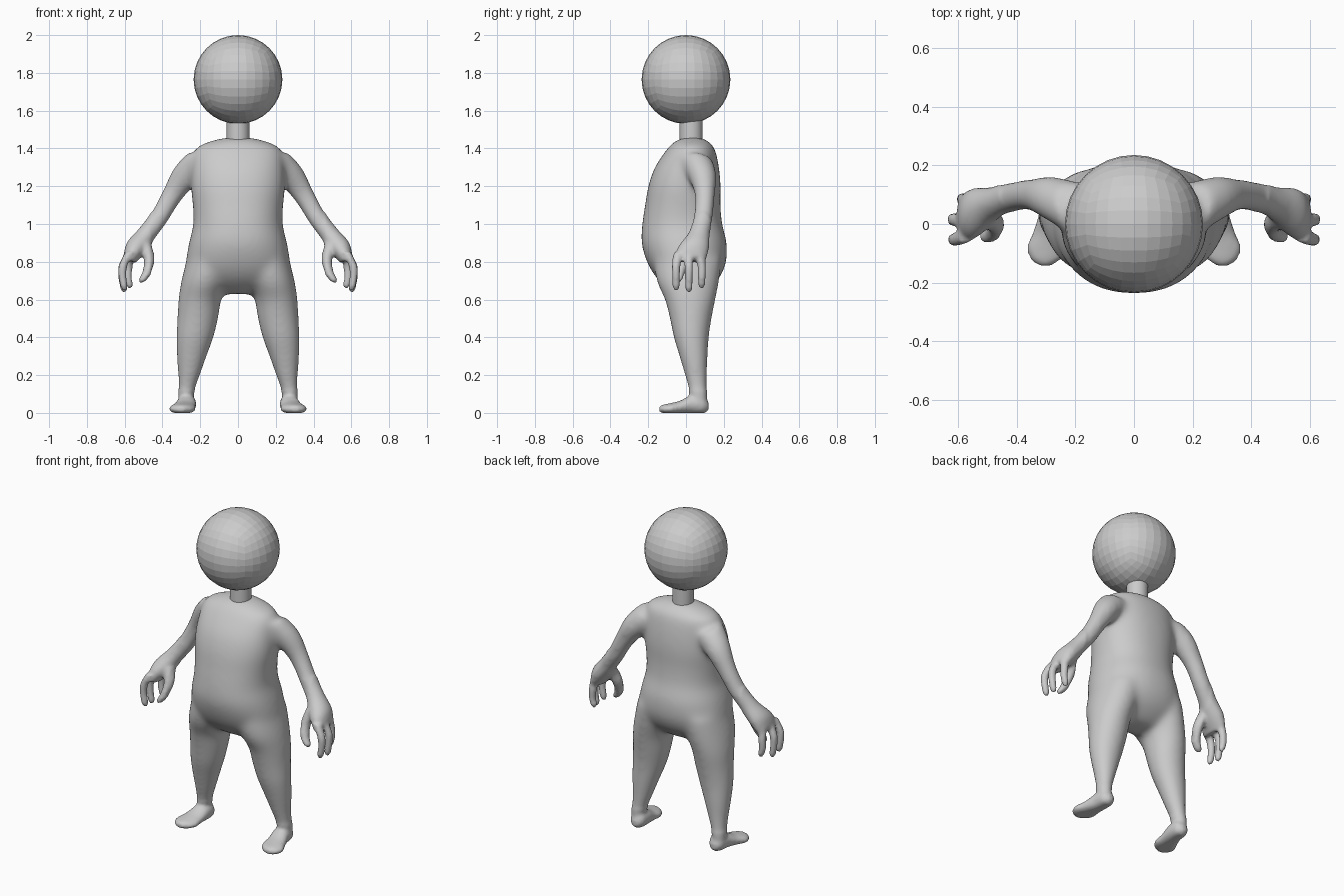
import bpy, bmesh
from math import cos, sin, tau, copysign
from mathutils import Vector

if "Cube" in bpy.data.objects:
    bpy.data.objects.remove(bpy.data.objects["Cube"])

X, Y, Z = Vector((1, 0, 0)), Vector((0, 1, 0)), Vector((0, 0, 1))


def spline(st, n=4):
    """Catmull-Rom refinement of stations (x, y, z, a, b)."""
    p = [Vector(s) for s in st]
    p = [p[0]] + p + [p[-1]]
    out = []
    for i in range(1, len(p) - 2):
        for k in range(n):
            t = k / n
            out.append(0.5 * (2 * p[i] + (p[i + 1] - p[i - 1]) * t
                       + (2 * p[i - 1] - 5 * p[i] + 4 * p[i + 1] - p[i + 2]) * t * t
                       + (3 * p[i] - p[i - 1] - 3 * p[i + 1] + p[i + 2]) * t ** 3))
    return out + [p[-1]]


def loft(bm, st, u=X, v=Y, power=2.0, side=1, seg=32):
    """Closed skin of elliptical rings, axes u and v, mirrored when side = -1."""
    rings = []
    for s in spline(st):
        c, a, b = Vector(s[:3]), s[3], s[4]
        ring = []
        for k in range(seg):
            cx, sy = cos(tau * k / seg), sin(tau * k / seg)
            q = c + u * a * copysign(abs(cx) ** (2 / power), cx) \
                  + v * b * copysign(abs(sy) ** (2 / power), sy)
            ring.append(bm.verts.new((q.x * side, q.y, max(q.z, 0))))
        rings.append(ring)
    for r, q in zip(rings, rings[1:]):
        for k in range(seg):
            j = (k + 1) % seg
            bm.faces.new((r[k], r[j], q[j], q[k]))
    bm.faces.new(rings[0])
    bm.faces.new(rings[-1])


def make(name, bm):
    me = bpy.data.meshes.new(name)
    bm.to_mesh(me)
    bm.free()
    ob = bpy.data.objects.new(name, me)
    bpy.context.collection.objects.link(ob)
    return ob


# torso
bm = bmesh.new()
loft(bm, [(0, .035, 1.457, .07, .05), (0, .03, 1.44, .14, .085), (0, .027, 1.40, .225, .125),
          (0, .005, 1.3, .245, .17), (0, -.008, 1.2, .25, .192), (0, -.017, 1.1, .24, .2),
          (0, -.02, 1.0, .237, .212), (0, -.01, .9, .26, .226), (0, .003, .8, .275, .21),
          (0, .01, .72, .26, .17), (0, .015, .66, .18, .11), (0, .02, .63, .1, .06)], power=2.2)

arm_u = Vector((.87, 0, .5))
for s in (1, -1):
    # leg
    loft(bm, [(.15, .01, .82, .12, .18), (.175, .01, .7, .125, .167), (.202, .022, .6, .114, .135),
              (.213, .025, .5, .109, .112), (.228, .028, .4, .1, .094), (.245, .04, .3, .081, .077),
              (.259, .052, .2, .06, .06), (.275, .065, .1, .042, .047),
              (.275, .065, .04, .042, .047)], side=s)
    # foot
    loft(bm, [(.27, .12, .035, .02, .02), (.27, .09, .045, .045, .05), (.273, .03, .045, .052, .05),
              (.285, -.03, .03, .06, .035), (.295, -.08, .022, .07, .03),
              (.3, -.12, .02, .052, .024), (.303, -.142, .02, .02, .014)], X, Z, side=s)
    # arm and palm
    loft(bm, [(.19, .05, 1.34, .085, .09), (.275, .085, 1.26, .075, .078), (.35, .10, 1.15, .057, .055),
              (.42, .09, 1.03, .051, .054), (.48, .07, .95, .051, .056), (.54, .04, .875, .055, .082),
              (.575, .02, .81, .036, .085)], arm_u, Y, side=s)
    # thumb
    loft(bm, [(.50, .03, .90, .04, .04), (.466, 0, .82, .034, .036), (.478, -.03, .75, .027, .028),
              (.505, -.042, .705, .022, .022), (.512, -.044, .69, .01, .01)], side=s)
    # fingers: y, tip x, tip z
    for y, tx, tz in ((-.052, .603, .648), (.015, .605, .64), (.083, .575, .66)):
        loft(bm, [(.575, y * .8, .85, .024, .026), (tx + .005, y, .78, .023, .023),
                  (tx + .008, y, .72, .021, .021), (tx, y, tz + .02, .019, .019),
                  (tx - .003, y, tz, .01, .01)], side=s, seg=16)
bmesh.ops.recalc_face_normals(bm, faces=bm.faces)
skin = make("body", bm)

# fuse all limbs into one skin
mod = skin.modifiers.new("fuse", 'REMESH')
mod.mode = 'VOXEL'
mod.voxel_size = 0.01
dg = bpy.context.evaluated_depsgraph_get()
fused = bpy.data.meshes.new_from_object(skin.evaluated_get(dg))
skin.modifiers.clear()

# relax the joins, keeping hands and feet crisp
bm = bmesh.new()
bm.from_mesh(fused)
soft = [v for v in bm.verts if abs(v.co.x) < .46 and v.co.z > .12]
for group, count in ((soft, 28), (bm.verts[:], 2)):
    for _ in range(count):
        bmesh.ops.smooth_vert(bm, verts=group, factor=.5,
                              use_axis_x=True, use_axis_y=True, use_axis_z=True)
low = min(v.co.z for v in bm.verts)
for v in bm.verts:
    if v.co.z < .02:
        v.co.z = max(v.co.z - low, 0)
for f in bm.faces:
    f.smooth = True
bm.to_mesh(skin.data)
bm.free()

# neck
bm = bmesh.new()
bmesh.ops.create_cone(bm, cap_ends=True, segments=32, radius1=.061, radius2=.061, depth=.14)
bmesh.ops.translate(bm, verts=bm.verts, vec=(0, .027, 1.495))
for f in bm.faces:
    f.smooth = len(f.verts) == 4
make("neck", bm)

# head: cube subdivided and pushed out to a ball
bm = bmesh.new()
bmesh.ops.create_cube(bm, size=2)
for _ in range(3):
    bmesh.ops.subdivide_edges(bm, edges=bm.edges[:], cuts=1, use_grid_fill=True)
    for v in bm.verts:
        v.co.normalize()
for v in bm.verts:
    v.co = v.co * .235 + Vector((0, 0, 1.765))
make("head", bm)
